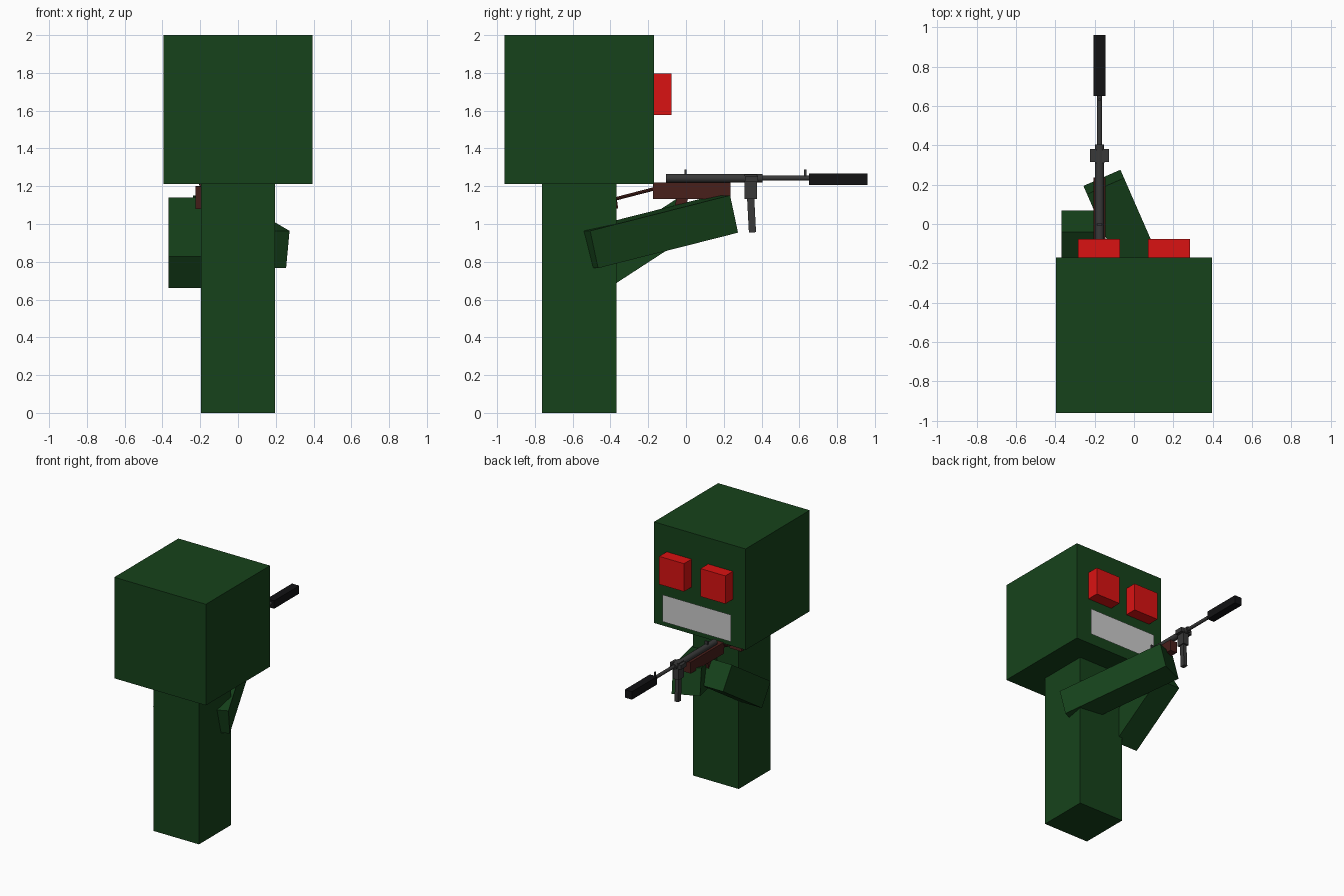
import bpy
from math import radians, sin, cos, atan2, hypot
from mathutils import Vector, Euler

if "Cube" in bpy.data.objects:
    bpy.data.objects.remove(bpy.data.objects["Cube"])


def material(name, rgb):
    m = bpy.data.materials.new(name)
    m.diffuse_color = (*rgb, 1)
    m.use_nodes = True
    m.node_tree.nodes["Principled BSDF"].inputs["Base Color"].default_value = m.diffuse_color
    return m


GREEN = material("dark_green", (0.008, 0.055, 0.011))
RED = material("red", (0.70, 0.006, 0.006))
WOOD = material("dark_wood", (0.065, 0.014, 0.011))
METAL = material("gun_metal", (0.04, 0.04, 0.04))
BLACK = material("black", (0.006, 0.006, 0.007))


def finish(name, mat):
    ob = bpy.context.object
    ob.name = name
    if mat:
        ob.data.materials.append(mat)
    return ob


def block(name, center, size, mat, rot=(0, 0, 0)):
    bpy.ops.mesh.primitive_cube_add(size=1, location=center,
                                    rotation=[radians(a) for a in rot])
    ob = finish(name, mat)
    ob.scale = size
    return ob


def span(name, x, y, z, mat):
    """Axis-aligned block from its ranges."""
    r = (x, y, z)
    return block(name, [(a + b) / 2 for a, b in r], [b - a for a, b in r], mat)


def rod(name, start, end, radius, mat, sides=16):
    a, b = Vector(start), Vector(end)
    d = b - a
    bpy.ops.mesh.primitive_cylinder_add(vertices=sides, radius=radius, depth=d.length,
                                        location=(a + b) / 2,
                                        rotation=d.to_track_quat('Z', 'Y').to_euler())
    bpy.ops.object.shade_smooth_by_angle(angle=radians(40))
    return finish(name, mat)


# Body and head
span("body", (-0.197, 0.197), (-0.762, -0.368), (0, 1.212), GREEN)
span("head", (-0.395, 0.395), (-0.96, -0.17), (1.212, 2.0), GREEN)

# Eyes and flat mouth on the +y face
for side, label in ((-1, "left"), (1, "right")):
    block(label + "_eye", (side * 0.178, -0.125, 1.687), (0.214, 0.096, 0.218), RED)
bpy.ops.mesh.primitive_plane_add(size=1, location=(0, -0.13, 1.37), rotation=(radians(-90), 0, 0))
finish("mouth", None).scale = (0.59, 0.21, 1)

# Arms: one reaches across to the gun, the other is bent up beneath it
block("reaching_arm", (0.008, -0.157, 0.959), (0.205, 0.83, 0.203), GREEN, (13.1, 0, 23.6))
block("supporting_arm", (-0.268, -0.225, 0.90), (0.2, 0.57, 0.2), GREEN, (33, 0, 0))

# Gun
GX = -0.175
rod("gun_receiver", (GX, -0.105, 1.242), (GX, 0.405, 1.242), 0.023, METAL)
rod("gun_barrel", (GX, 0.40, 1.243), (GX, 0.66, 1.243), 0.013, METAL)
span("gun_silencer", (GX - 0.031, GX + 0.031), (0.65, 0.96), (1.206, 1.268), BLACK)
span("gun_wood_body", (GX - 0.03, GX + 0.03), (-0.175, 0.235), (1.132, 1.22), WOOD)
span("magazine_housing", (GX - 0.024, GX + 0.024), (0.31, 0.375), (1.132, 1.262), METAL)
span("magazine_collar", (GX - 0.048, GX + 0.048), (0.315, 0.38), (1.222, 1.255), METAL)
block("magazine", (GX, 0.347, 1.048), (0.03, 0.038, 0.185), METAL, (3, 0, 0))
span("front_sight", (GX - 0.005, GX + 0.005), (0.625, 0.637), (1.24, 1.288), METAL)
span("rear_sight", (GX - 0.012, GX + 0.012), (-0.008, 0.002), (1.25, 1.288), METAL)
block("gun_grip", (GX, -0.03, 1.09), (0.04, 0.06, 0.12), WOOD, (-12, 0, 0))

# Rear stock with butt plate
for k in (-1, 1):
    rod("stock_rod", (GX + k * 0.02, -0.385, 1.13), (GX + k * 0.02, -0.165, 1.187), 0.009, WOOD, 8)
block("butt_plate", (GX, -0.38, 1.14), (0.10, 0.025, 0.12), WOOD, (8, 0, 0))
